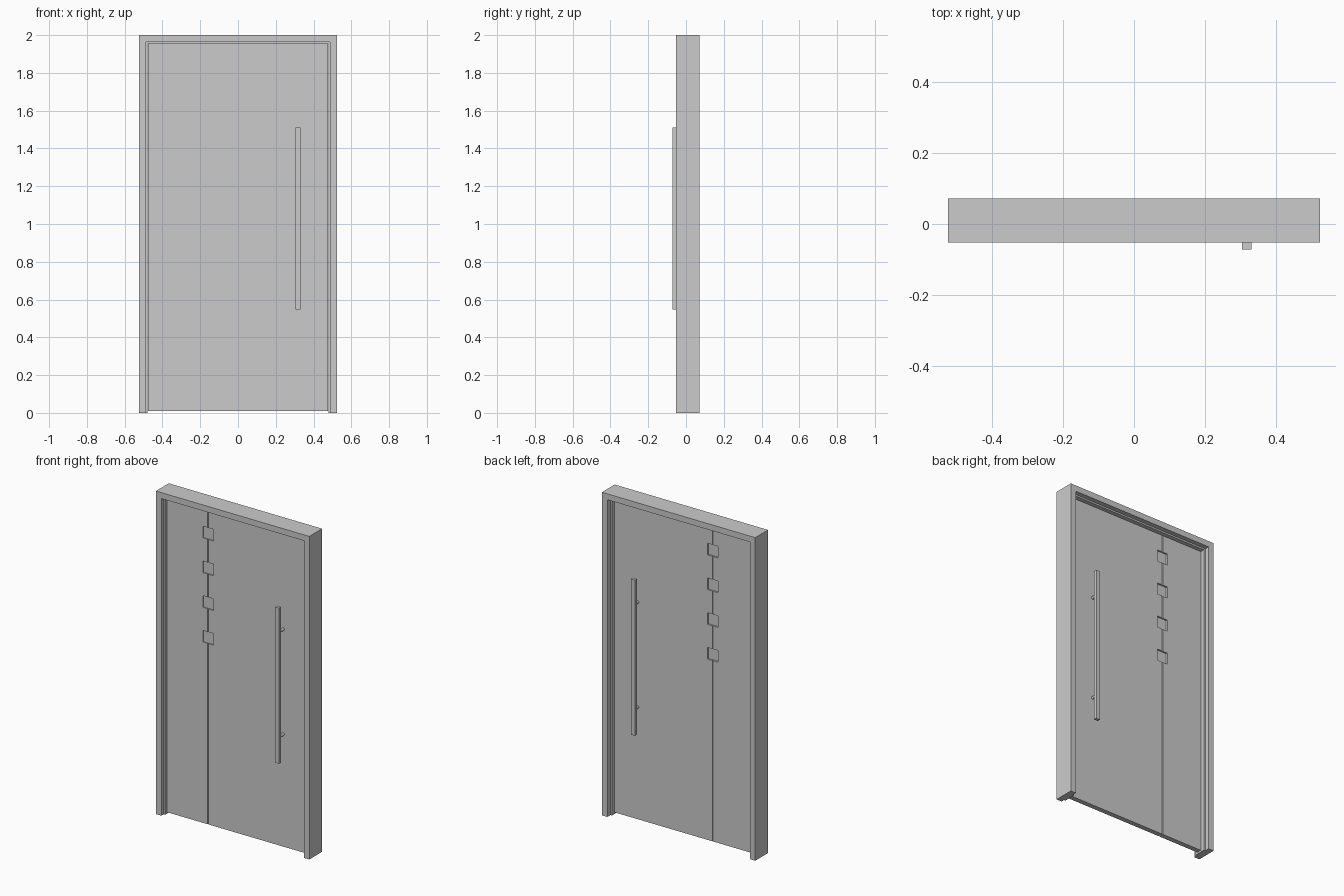
import bpy, bmesh
from mathutils import Matrix

if "Cube" in bpy.data.objects:
    bpy.data.objects.remove(bpy.data.objects["Cube"])

W, H = 0.525, 2.0                  # frame half width and height
Y0, Y1 = -0.0525, 0.0725           # frame front and back
DOOR_Y0, DOOR_Y1 = -0.014, 0.017   # door faces
OPEN = 0.478                       # half width at the stop
SEAM_X = -0.195


def add_object(name, bm):
    bmesh.ops.recalc_face_normals(bm, faces=bm.faces[:])
    mesh = bpy.data.meshes.new(name)
    bm.to_mesh(mesh)
    bm.free()
    obj = bpy.data.objects.new(name, mesh)
    bpy.context.collection.objects.link(obj)
    return obj


def add_box(bm, x0, x1, y0, y1, z0, z1):
    m = Matrix.Translation(((x0 + x1) / 2, (y0 + y1) / 2, (z0 + z1) / 2))
    m = m @ Matrix.Diagonal((x1 - x0, y1 - y0, z1 - z0, 1))
    bmesh.ops.create_cube(bm, size=1, matrix=m)


def box_object(name, *boxes):
    bm = bmesh.new()
    for b in boxes:
        add_box(bm, *b)
    return add_object(name, bm)


def cut(target, cutter):
    cutter.hide_render = True
    cutter.hide_viewport = True
    mod = target.modifiers.new(cutter.name, 'BOOLEAN')
    mod.operation = 'DIFFERENCE'
    mod.solver = 'EXACT'
    mod.object = cutter


# Frame: stepped cross-section swept with mitres up, across and down
profile = [(W, Y0), (0.488, Y0), (0.488, -0.031), (OPEN, -0.031),
           (OPEN, 0.043), (0.488, 0.043), (0.488, Y1), (W, Y1)]
bm = bmesh.new()
loops = []
for x, y in profile:
    top = H - (W - x)
    loops.append([bm.verts.new(p) for p in
                  ((-x, y, 0), (-x, y, top), (x, y, top), (x, y, 0))])
for i, a in enumerate(loops):
    b = loops[(i + 1) % len(loops)]
    for k in range(3):
        bm.faces.new((a[k], a[k + 1], b[k + 1], b[k]))
for k in (0, 3):
    bm.faces.new([l[k] for l in loops])
add_object("door_frame", bm)

# Door leaf with a seam on both faces and four square windows
door = box_object("door_leaf", (-OPEN + 0.001, OPEN - 0.001, DOOR_Y0, DOOR_Y1, 0.01, 1.952))
s = 0.003
cut(door, box_object("seam_cutter",
                     (SEAM_X - s, SEAM_X + s, DOOR_Y0 - 0.02, DOOR_Y0 + 0.007, -0.1, 2.1),
                     (SEAM_X - s, SEAM_X + s, DOOR_Y1 - 0.007, DOOR_Y1 + 0.02, -0.1, 2.1)))
r = 0.036
window_z = [1.81 - 0.215 * i for i in range(4)]
cut(door, box_object("window_cutter", *[
    (SEAM_X - r, SEAM_X + r, -0.1, 0.1, z - r, z + r) for z in window_z]))

# Window panes set back from both faces
for i, z in enumerate(window_z):
    box_object(f"window_pane_{i + 1}",
               (SEAM_X - r, SEAM_X + r, DOOR_Y0 + 0.007, DOOR_Y1 - 0.01, z - r, z + r))

# Pull handles: square bar on two round standoffs, one on each face
HX, HZ = 0.3185, 1.03
for side, ya, yb, face in (("front", -0.0725, -0.0525, DOOR_Y0),
                           ("back", 0.045, 0.065, DOOR_Y1)):
    box_object(f"{side}_handle_bar", (HX - 0.0135, HX + 0.0135, ya, yb, HZ - 0.482, HZ + 0.482))
    mid = (ya + yb) / 2
    for label, z in (("lower", HZ - 0.325), ("upper", HZ + 0.325)):
        bm = bmesh.new()
        m = Matrix.Translation((HX, (mid + face) / 2, z)) @ Matrix.Rotation(1.5707963, 4, 'X')
        bmesh.ops.create_cone(bm, cap_ends=True, segments=24, radius1=0.009,
                              radius2=0.009, depth=abs(mid - face), matrix=m)
        obj = add_object(f"{side}_{label}_standoff", bm)
        bpy.ops.object.select_all(action='DESELECT')
        obj.select_set(True)
        bpy.context.view_layer.objects.active = obj
        bpy.ops.object.shade_smooth_by_angle()
